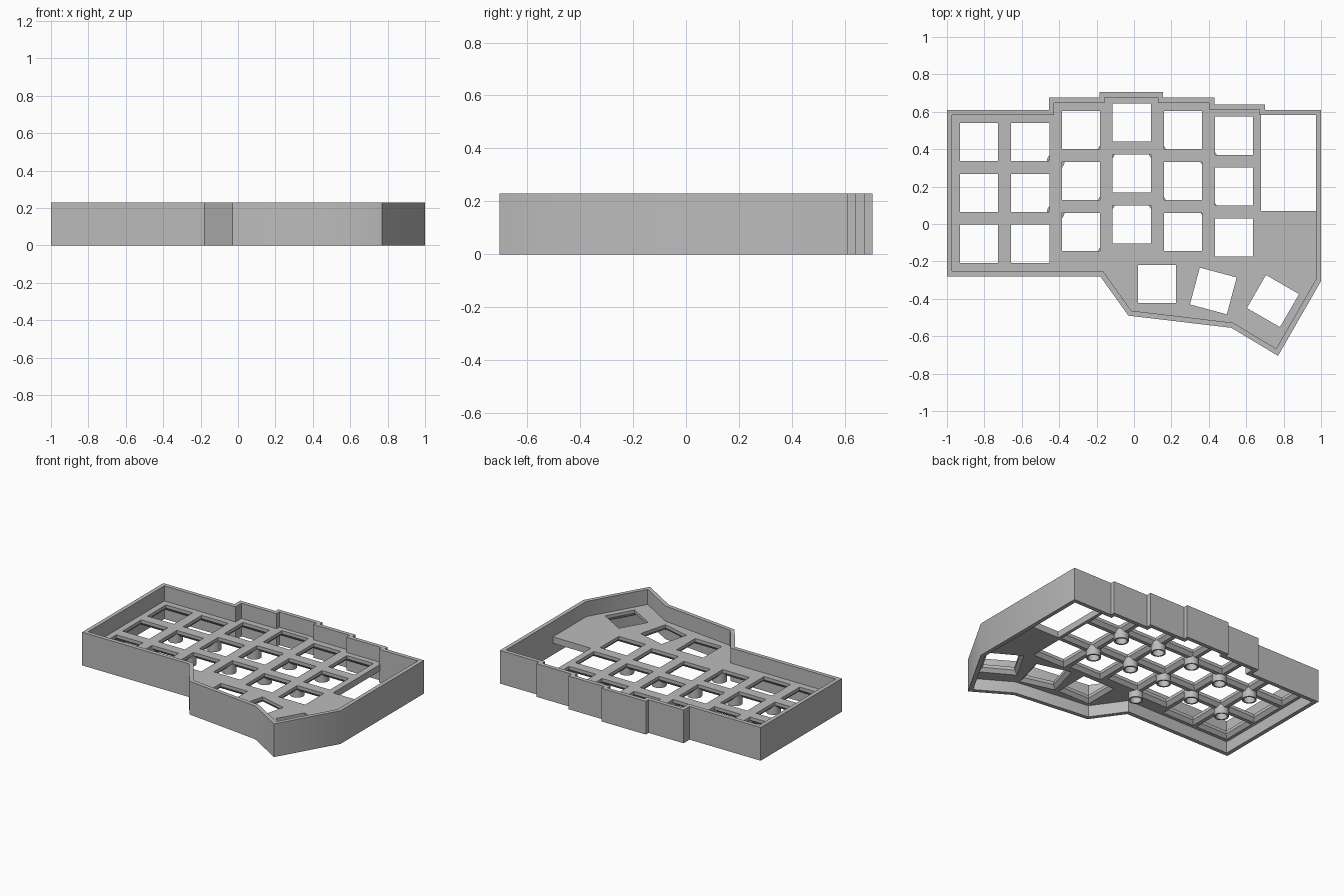
import bpy, bmesh, math
from mathutils import Vector, Matrix

cube = bpy.data.objects.get("Cube")
if cube:
    bpy.data.objects.remove(cube, do_unlink=True)

grey = bpy.data.materials.new("light_grey")
grey.use_nodes = True
COLOUR = (0.5, 0.5, 0.5, 1)
grey.diffuse_color = COLOUR
grey.node_tree.nodes["Principled BSDF"].inputs["Base Color"].default_value = COLOUR

HEIGHT, WALL = 0.23, 0.028
PLATE_TOP, PLATE_BOTTOM, LIP = 0.125, 0.08, 0.103
BOSS_BOTTOM = 0.035


def finish(name, bm):
    bmesh.ops.recalc_face_normals(bm, faces=bm.faces)
    mesh = bpy.data.meshes.new(name)
    bm.to_mesh(mesh)
    bm.free()
    obj = bpy.data.objects.new(name, mesh)
    bpy.context.collection.objects.link(obj)
    mesh.materials.append(grey)
    return obj


def smooth(obj):
    bpy.ops.object.select_all(action='DESELECT')
    obj.select_set(True)
    bpy.context.view_layer.objects.active = obj
    bpy.ops.object.shade_smooth_by_angle(angle=math.radians(30))


def inset(points, d):
    """Mitred inward offset of a clockwise outline."""
    result = []
    for i, p in enumerate(points):
        p = Vector(p)
        a = (p - Vector(points[i - 1])).normalized()
        b = (Vector(points[(i + 1) % len(points)]) - p).normalized()
        na, nb = Vector((a.y, -a.x)), Vector((b.y, -b.x))
        result.append(p + (na + nb) * d / (1 + na.dot(nb)))
    return result


def skin(bm, loops, closed):
    """Bridge matching (outline, z) loops, either capped or as a closed ring."""
    rows = [[bm.verts.new((p[0], p[1], z)) for p in pts] for pts, z in loops]
    pairs = list(zip(rows, rows[1:]))
    if closed:
        pairs.append((rows[-1], rows[0]))
    else:
        bm.faces.new(rows[0])
        bm.faces.new(rows[-1])
    for low, high in pairs:
        for i in range(len(low)):
            j = (i + 1) % len(low)
            bm.faces.new((low[i], low[j], high[j], high[i]))


def ring(name, outer, inner, z0, z1):
    bm = bmesh.new()
    skin(bm, [(outer, z0), (outer, z1), (inner, z1), (inner, z0)], True)
    obj = finish(name, bm)
    smooth(obj)


def circle(x, y, r, n=32):
    return [(x + r * math.cos(math.tau * i / n), y + r * math.sin(math.tau * i / n))
            for i in range(n)]


# Outer wall following the staggered columns and the thumb area
outline = [(-1, .61), (-.455, .61), (-.455, .675), (-.185, .675), (-.185, .705),
           (.155, .705), (.155, .675), (.43, .675), (.43, .64), (.70, .64),
           (.70, .61), (1, .61), (1, -.305), (.77, -.705), (.52, -.555),
           (-.03, -.49), (-.18, -.28), (-1, -.28)]
ring("case_wall", outline, inset(outline, WALL), 0, HEIGHT)

# Key plate, edge buried in the wall, with the open bay at the back corner
edge = inset(outline, WALL * 0.7)
edge[9:12] = [(.68, edge[9].y), (.68, .07), (edge[11].x, .07)]
bm = bmesh.new()
skin(bm, [(edge, PLATE_BOTTOM), (edge, PLATE_TOP)], False)
plate = finish("key_plate", bm)

# Key openings: x, y, turn
columns = [(-.828, .166), (-.555, .166), (-.283, .23), (-.012, .27), (.262, .23), (.535, .20)]
PITCH = 0.272
keys = [(x, y + row * PITCH, 0) for x, y in columns for row in (-1, 0, 1)]
keys += [(.123, -.32, 0), (.424, -.358, -15), (.743, -.412, -30)]

# Cutter: straight lip above, chamfer widening underneath
bm = bmesh.new()
for x, y, turn in keys:
    rot = Matrix.Rotation(math.radians(turn), 2)

    def square(half):
        return [rot @ Vector((sx * half, sy * half)) + Vector((x, y))
                for sx, sy in ((-1, -1), (1, -1), (1, 1), (-1, 1))]

    skin(bm, [(square(.123), PLATE_BOTTOM - .03), (square(.123), PLATE_BOTTOM),
              (square(.102), LIP), (square(.102), PLATE_TOP + .05)], False)
cutter = finish("key_cutter", bm)
cutter.hide_render = True

cut = plate.modifiers.new("key_openings", 'BOOLEAN')
cut.operation = 'DIFFERENCE'
cut.solver = 'EXACT'
cut.object = cutter
bpy.ops.object.select_all(action='DESELECT')
plate.select_set(True)
bpy.context.view_layer.objects.active = plate
bpy.ops.object.modifier_apply(modifier=cut.name)
bpy.data.objects.remove(cutter, do_unlink=True)
smooth(plate)

# Hollow screw bosses below the plate, between neighbouring columns
bosses = []
for (xa, ya), (xb, yb) in zip(columns, columns[1:]):
    for side in (-.5, .5):
        bosses.append(((xa + xb) / 2, (ya + yb) / 2 + side * PITCH))
bosses.append((-.147, -.158))
for i, (x, y) in enumerate(bosses):
    ring(f"screw_boss_{i + 1}", circle(x, y, .047), circle(x, y, .036),
         BOSS_BOTTOM, LIP)
